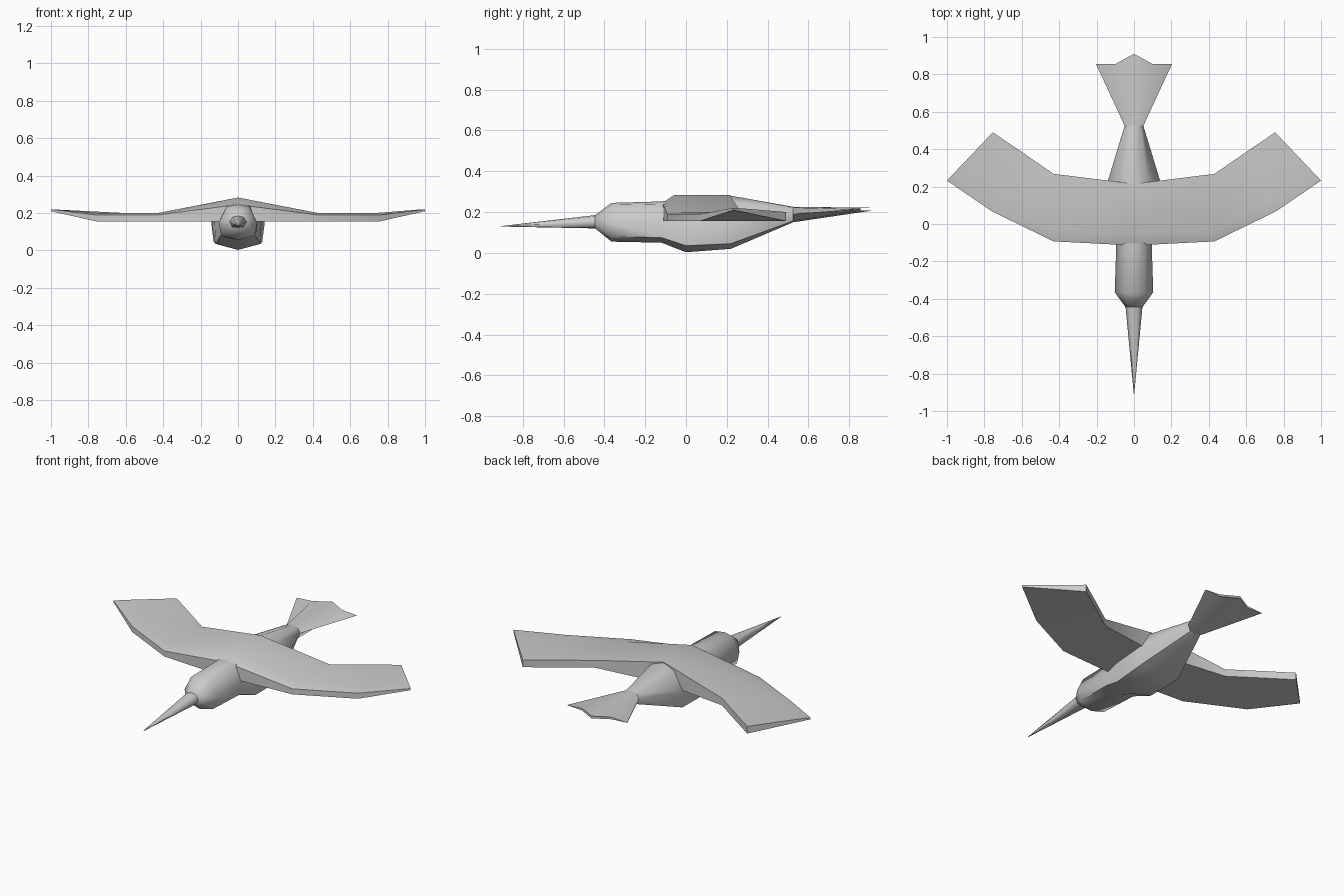
import bpy, bmesh, math

cube = bpy.data.objects.get("Cube")
if cube:
    bpy.data.objects.remove(cube, do_unlink=True)

grey = bpy.data.materials.new("plain_grey")
grey.use_nodes = True
COLOUR = (0.6, 0.6, 0.6, 1)
grey.diffuse_color = COLOUR
grey.node_tree.nodes["Principled BSDF"].inputs["Base Color"].default_value = COLOUR


def loft(name, rings, angle):
    """Skin a list of equal rings, cap both ends and smooth the result."""
    bm = bmesh.new()
    loops = [[bm.verts.new(p) for p in ring] for ring in rings]
    n = len(loops[0])
    for a, b in zip(loops, loops[1:]):
        for i in range(n):
            j = (i + 1) % n
            bm.faces.new((a[i], a[j], b[j], b[i]))
    bm.faces.new(loops[0])
    bm.faces.new(loops[-1])
    bmesh.ops.remove_doubles(bm, verts=bm.verts, dist=0.0005)
    bmesh.ops.recalc_face_normals(bm, faces=bm.faces)
    mesh = bpy.data.meshes.new(name)
    bm.to_mesh(mesh)
    bm.free()
    mesh.materials.append(grey)
    obj = bpy.data.objects.new(name, mesh)
    bpy.context.collection.objects.link(obj)
    bpy.ops.object.select_all(action='DESELECT')
    obj.select_set(True)
    bpy.context.view_layer.objects.active = obj
    bpy.ops.object.shade_smooth_by_angle(angle=math.radians(angle))
    return obj


def body_ring(y, top, upper, side, lower, bottom, y_mid=None):
    """Eight-sided section; upper, side and lower are (x, z) points."""
    y_mid = y if y_mid is None else y_mid
    half = [upper, side, lower]
    return ([(0, y_mid, top)] + [(x, y, z) for x, z in half] + [(0, y_mid, bottom)]
            + [(-x, y, z) for x, z in reversed(half)])


# Beak, from its tip to the face
loft("beak", [
    body_ring(-0.91, 0.131, (0.001, 0.131), (0.001, 0.13), (0.001, 0.129), 0.129),
    body_ring(-0.445, 0.185, (0.03, 0.178), (0.045, 0.152), (0.03, 0.125), 0.12),
], 60)

# Head and body, from the face to the tail root
loft("body", [
    body_ring(-0.445, 0.185, (0.03, 0.178), (0.045, 0.152), (0.03, 0.125), 0.12),
    body_ring(-0.365, 0.245, (0.06, 0.235), (0.103, 0.15), (0.088, 0.08), 0.055),
    body_ring(-0.12, 0.252, (0.06, 0.24), (0.095, 0.15), (0.095, 0.075), 0.05),
    body_ring(0.0, 0.27, (0.07, 0.24), (0.125, 0.15), (0.12, 0.035), 0.003),
    body_ring(0.22, 0.28, (0.078, 0.255), (0.143, 0.15), (0.13, 0.045), 0.02),
    body_ring(0.525, 0.226, (0.035, 0.222), (0.05, 0.19), (0.035, 0.156), 0.15),
], 60)

# Fanned tail with a pointed middle
loft("tail", [
    body_ring(0.525, 0.226, (0.035, 0.222), (0.05, 0.19), (0.035, 0.156), 0.15),
    body_ring(0.855, 0.221, (0.10, 0.22), (0.203, 0.213), (0.10, 0.207), 0.207, 0.91),
], 60)


def wing_ring(lead, trail, low_lead, low_trail, top_lead, crest, top_trail, t):
    """Five-sided wing section between two (x, y) edge points."""
    (xl, yl), (xt, yt) = lead, trail
    mid = (xl + t * (xt - xl), yl + t * (yt - yl))
    return [(xl, yl, low_lead), (xl, yl, top_lead), (*mid, crest),
            (xt, yt, top_trail), (xt, yt, low_trail)]


# Swept wings, one mirrored from the other
half_wing = [
    wing_ring((0, -0.115), (0, 0.215), 0.155, 0.155, 0.245, 0.283, 0.283, 0.17),
    wing_ring((0.43, -0.093), (0.43, 0.268), 0.156, 0.156, 0.19, 0.2, 0.2, 0.17),
    wing_ring((0.76, 0.068), (0.60, 0.385), 0.156, 0.156, 0.19, 0.2, 0.2, 0.17),
    wing_ring((1.0, 0.232), (0.755, 0.49), 0.21, 0.156, 0.22, 0.218, 0.2, 0.17),
]
mirrored = [[(-x, y, z) for x, y, z in ring] for ring in reversed(half_wing[1:])]
loft("wings", mirrored + half_wing, 50)
